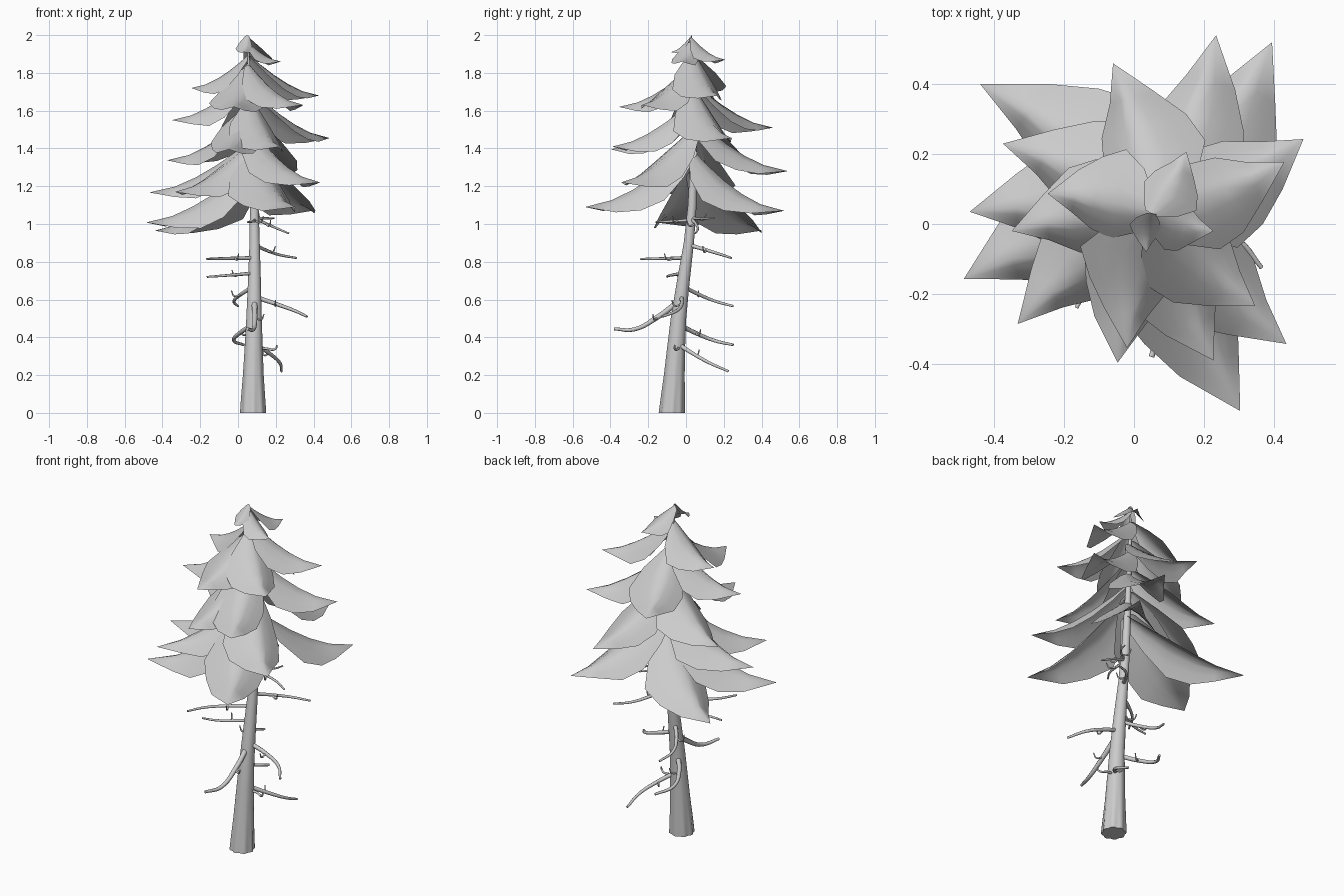
import bpy, bmesh, math, random
from mathutils import Vector

if "Cube" in bpy.data.objects:
    bpy.data.objects.remove(bpy.data.objects["Cube"])

random.seed(4)


def mesh_object(name, bm, angle=60):
    bmesh.ops.recalc_face_normals(bm, faces=bm.faces)
    me = bpy.data.meshes.new(name)
    bm.to_mesh(me)
    bm.free()
    ob = bpy.data.objects.new(name, me)
    bpy.context.collection.objects.link(ob)
    bpy.ops.object.select_all(action='DESELECT')
    ob.select_set(True)
    bpy.context.view_layer.objects.active = ob
    bpy.ops.object.shade_smooth_by_angle(angle=math.radians(angle))
    return ob


# Trunk: leaning, tapered, lobed near the ground (z, x, y, radius, lobe depth)
TRUNK = [(0, .08, -.075, .065, .07), (.08, .08, -.07, .061, .05), (.2, .081, -.062, .054, .02),
         (.35, .083, -.052, .047, .01), (.5, .085, -.04, .041, 0), (.7, .087, -.014, .034, 0),
         (.9, .088, .015, .027, 0), (1.1, .086, .033, .023, 0), (1.4, .078, .042, .017, 0),
         (1.7, .064, .04, .011, 0), (1.96, .052, .032, .004, 0)]


def trunk_at(z):
    for a, b in zip(TRUNK, TRUNK[1:]):
        if z <= b[0]:
            f = (z - a[0]) / (b[0] - a[0])
            return Vector((a[1] + f * (b[1] - a[1]), a[2] + f * (b[2] - a[2]), z))
    return Vector((.05, .03, z))


bm = bmesh.new()
SIDES = 32
rings = []
for z, x, y, r, lobe in TRUNK:
    ring = []
    for i in range(SIDES):
        a = math.tau * i / SIDES
        rr = r * (1 + lobe * math.cos(8 * a))
        ring.append(bm.verts.new((x + rr * math.cos(a), y + rr * math.sin(a), z)))
    rings.append(ring)
for lo, hi in zip(rings, rings[1:]):
    for i in range(SIDES):
        j = (i + 1) % SIDES
        bm.faces.new((lo[i], lo[j], hi[j], hi[i]))
bm.faces.new(rings[0][::-1])
bm.faces.new(rings[-1])
mesh_object("trunk", bm)

# Foliage: drooping sheets, each placed by its tip
TIPS = [(-.44, .40, .965), (-.06, .46, 1.51), (.235, .54, 1.28), (.395, .52, 1.07),
        (.485, .243, 1.455), (-.375, .23, 1.337), (-.47, .035, 1.167), (-.487, -.157, 1.008),
        (-.333, -.286, 1.17), (-.047, -.397, 1.395), (.304, -.535, 1.09), (.436, -.343, 1.22),
        (.227, -.39, 1.41), (.347, -.235, 1.63), (.43, .177, 1.68), (-.247, .087, 1.72),
        (.15, .207, 1.87), (.035, -.08, 1.91), (.227, -.02, 1.86), (-.35, -.02, 1.55),
        (-.02, -.355, 1.62)]
STATIONS = [0, .15, .35, .55, .75, 1]
CLOCKWISE = [.08, .25, .34, .28, .17, 0]
COUNTER = [.08, .16, .22, .19, .10, 0]
ACROSS = [-1, -.66, -.33, 0, .33, .66, 1]

bm = bmesh.new()
for tip in TIPS:
    tip = Vector(tip)
    flat = Vector((tip.x - .06, tip.y - .03))
    rise = max(.09, .5 * flat.length + .02)
    root = trunk_at(min(tip.z + rise, 2))
    reach = Vector((tip.x - root.x, tip.y - root.y, 0))
    L = reach.length
    side = Vector((reach.y, -reach.x, 0)).normalized()
    size = min(.25 + .6 * L, 1.4 * L)
    grid = []
    for k, s in enumerate(STATIONS):
        ridge = root + reach * s + side * .025 * L * math.sin(math.pi * s)
        ridge.z = tip.z + (root.z - tip.z) * (1 - s) ** 1.6
        if s == 1:
            grid.append([bm.verts.new(ridge)] * len(ACROSS))
            continue
        row = []
        jag = random.uniform(.92, 1.08)
        for t in ACROSS:
            w = (CLOCKWISE if t > 0 else COUNTER)[k] * size * jag
            p = ridge + side * w * t
            # the trailing side hangs lower than the leading side
            p.z -= (.5 if t > 0 else .95) * w * abs(t) ** 1.4
            row.append(bm.verts.new(p))
        grid.append(row)
    for a, b in zip(grid, grid[1:]):
        for i in range(len(ACROSS) - 1):
            quad = [a[i], a[i + 1], b[i + 1], b[i]]
            bm.faces.new(quad[:3] if b[i] is b[i + 1] else quad)
mesh_object("foliage", bm, 60)

# Dead branches: tapered tubes with small hooked twigs
cu = bpy.data.curves.new("dead_branches", 'CURVE')
cu.dimensions = '3D'
cu.bevel_depth = 1
cu.bevel_resolution = 2
cu.resolution_u = 5
cu.use_fill_caps = True


def tube(points, r0, r1):
    sp = cu.splines.new('BEZIER')
    sp.bezier_points.add(len(points) - 1)
    for i, (bp, p) in enumerate(zip(sp.bezier_points, points)):
        bp.co = p
        bp.handle_left_type = bp.handle_right_type = 'AUTO'
        bp.radius = r0 + (r1 - r0) * i / (len(points) - 1)


# (start height, tip x, y, z, sideways bow, sag, radius)
DEAD = [(.37, .23, .225, .22, -.04, 0, .013), (.47, .03, .25, .36, .07, .01, .014),
        (.60, .05, -.38, .445, .02, .05, .016), (.615, .365, -.125, .51, .05, 0, .013),
        (.67, .0, .25, .565, .05, .005, .012), (.74, -.165, -.10, .72, .02, 0, .010),
        (.82, -.165, -.24, .815, -.03, 0, .011), (.89, .31, .24, .82, .03, .005, .011),
        (1.02, .05, -.16, 1.01, .02, 0, .009), (1.03, .27, .05, .95, .02, 0, .009),
        (1.03, .19, .15, 1.03, -.02, 0, .008)]
for n, (z, x, y, tz, bow, sag, r) in enumerate(DEAD):
    a, b = trunk_at(z), Vector((x, y, tz))
    d = b - a
    side = Vector((-d.y, d.x, 0)).normalized()
    drop = Vector((0, 0, -sag))
    p1 = a + d * .35 + side * bow * .8 + drop * .8
    p2 = a + d * .7 + side * bow + drop
    tube([a, p1, p2, b], r, r * .5)
    # one hooked twig near the trunk, on alternating sides
    out = side * (-1) ** n * .05 + d.normalized() * .02
    tube([p1, p1 + out * .7 + Vector((0, 0, -.006)), p1 + out + Vector((0, 0, .025))], .006, .003)
# Short hook low on the trunk
tube([trunk_at(.35), Vector((.15, -.04, .34)), Vector((.2, -.06, .34)), Vector((.205, -.06, .36))], .008, .004)
ob = bpy.data.objects.new("dead_branches", cu)
bpy.context.collection.objects.link(ob)
